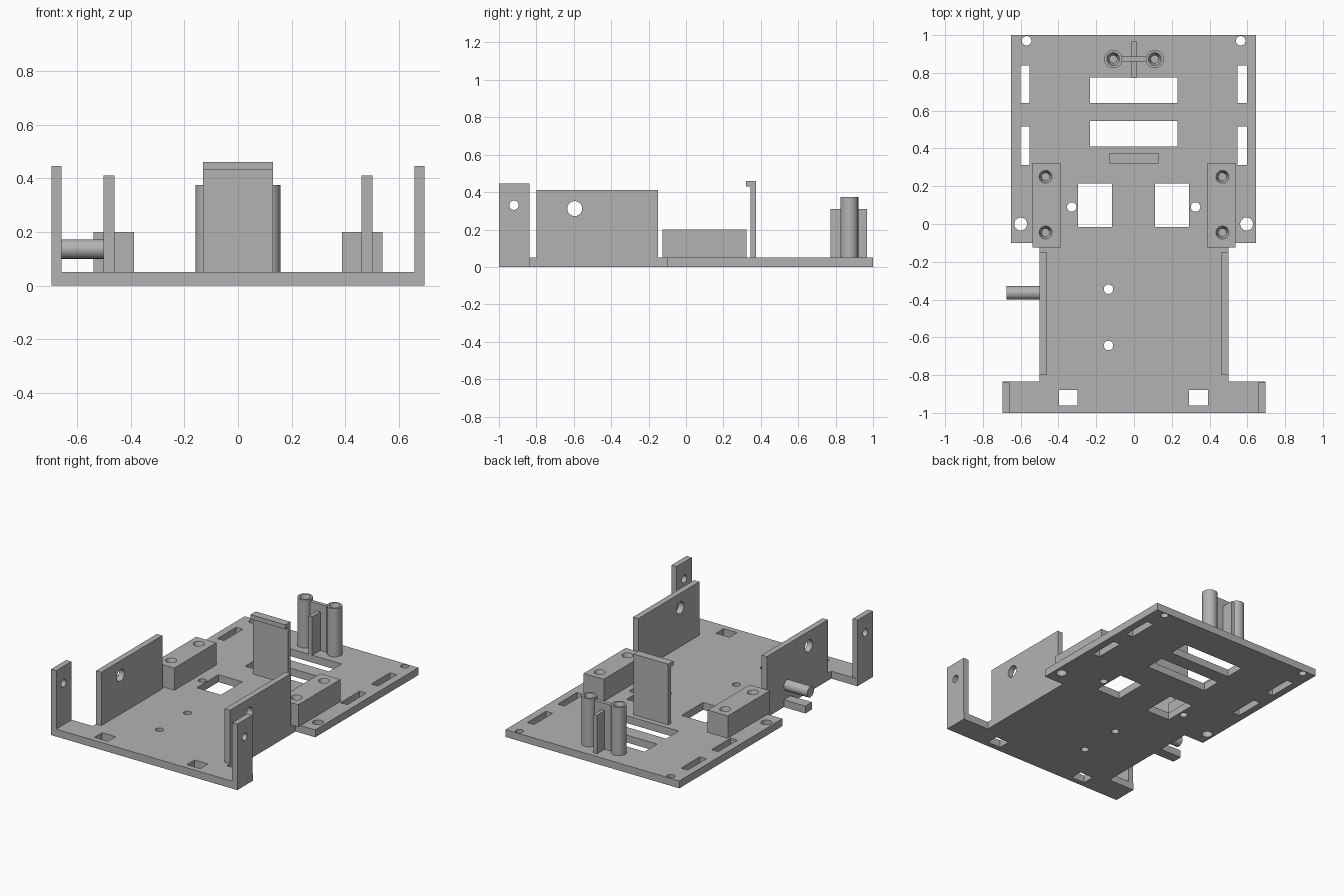
import bpy, bmesh, math
from mathutils import Matrix

if "Cube" in bpy.data.objects:
    bpy.data.objects.remove(bpy.data.objects["Cube"])

grey = bpy.data.materials.new("plain_grey")
grey.diffuse_color = (0.45, 0.45, 0.45, 1)
grey.use_nodes = True
grey.node_tree.nodes["Principled BSDF"].inputs["Base Color"].default_value = grey.diffuse_color


def finish(bm, name):
    bmesh.ops.recalc_face_normals(bm, faces=bm.faces[:])
    me = bpy.data.meshes.new(name)
    bm.to_mesh(me)
    bm.free()
    me.materials.append(grey)
    ob = bpy.data.objects.new(name, me)
    bpy.context.collection.objects.link(ob)
    return ob


def prism(name, pts, axis, a, b):
    """Extrude a 2D outline from a to b along z, or along x with (y, z) points."""
    bm = bmesh.new()
    to3 = (lambda p, h: (p[0], p[1], h)) if axis == 'z' else (lambda p, h: (h, p[0], p[1]))
    low = [bm.verts.new(to3(p, a)) for p in pts]
    top = [bm.verts.new(to3(p, b)) for p in pts]
    n = len(pts)
    bm.faces.new(low)
    bm.faces.new(top)
    for i in range(n):
        j = (i + 1) % n
        bm.faces.new((low[i], low[j], top[j], top[i]))
    return finish(bm, name)


def box(name, x0, x1, y0, y1, z0, z1):
    return prism(name, [(x0, y0), (x1, y0), (x1, y1), (x0, y1)], 'z', z0, z1)


def rod(name, c, r, length, axis='z', r2=None):
    """Cylinder or cone centred on c; r2 is the radius at the upper end."""
    bm = bmesh.new()
    bmesh.ops.create_cone(bm, cap_ends=True, segments=40, radius1=r,
                          radius2=r if r2 is None else r2, depth=length)
    m = Matrix.Translation(c)
    if axis == 'x':
        m = m @ Matrix.Rotation(math.pi / 2, 4, 'Y')
    bm.transform(m)
    return finish(bm, name)


def cut(ob, cutters):
    for c in cutters:
        c.hide_render = True
        mod = ob.modifiers.new("cut", 'BOOLEAN')
        mod.operation, mod.solver, mod.object = 'DIFFERENCE', 'EXACT', c
        bpy.context.view_layer.objects.active = ob
        bpy.ops.object.modifier_apply(modifier=mod.name)
        bpy.data.objects.remove(c)
    return ob


def smooth(ob):
    bpy.ops.object.select_all(action='DESELECT')
    ob.select_set(True)
    bpy.context.view_layer.objects.active = ob
    bpy.ops.object.shade_smooth_by_angle(angle=math.radians(30))


def screw_hole(x, y, top, depth):
    """Blind hole with a tapered mouth."""
    return [rod("cutter", (x, y, top - depth / 2), 0.02, depth),
            rod("cutter", (x, y, top - 0.019), 0.02, 0.042, r2=0.035)]


T = 0.05  # base thickness

# Base plate outline: wide back, narrower middle, crossbar at the front
base = prism("base_plate", [
    (-0.695, -1), (0.695, -1), (0.695, -0.835), (0.5, -0.835), (0.5, -0.1),
    (0.647, -0.1), (0.647, 1), (-0.65, 1), (-0.65, -0.1), (-0.5, -0.1),
    (-0.5, -0.835), (-0.695, -0.835)], 'z', 0, T)

# Rectangular openings
slots = [(-0.233, 0.23, 0.64, 0.775), (-0.233, 0.23, 0.41, 0.545),
         (-0.297, -0.117, -0.015, 0.215), (0.112, 0.292, -0.015, 0.215),
         (-0.398, -0.298, -0.962, -0.88), (0.292, 0.392, -0.962, -0.88)]
for y0, y1 in ((0.64, 0.84), (0.312, 0.515)):
    slots += [(-0.602, -0.552, y0, y1), (0.547, 0.597, y0, y1)]
cutters = [box("cutter", *s, -0.1, 0.2) for s in slots]

# Round openings
for x, y, r in ((-0.568, 0.97, 0.025), (0.565, 0.97, 0.025), (-0.33, 0.09, 0.025),
                (0.326, 0.09, 0.025), (-0.6, 0, 0.034), (0.596, 0, 0.034),
                (-0.135, -0.345, 0.025), (-0.135, -0.643, 0.025)):
    cutters.append(rod("cutter", (x, y, 0), r, 0.4))
smooth(cut(base, cutters))

for side, s in (("left", -1), ("right", 1)):
    # Front corner posts
    xs = sorted((s * 0.657, s * 0.695))
    post = box(side + "_front_post", *xs, -1, -0.838, T, 0.445)
    smooth(cut(post, [rod("cutter", (s * 0.68, -0.92, 0.33), 0.025, 0.2, 'x')]))

    # Side walls
    xs = sorted((s * 0.46, s * 0.5))
    wall = box(side + "_side_wall", *xs, -0.8, -0.15, T, 0.41)
    smooth(cut(wall, [rod("cutter", (s * 0.48, -0.595, 0.312), 0.04, 0.2, 'x'),
                      rod("cutter", (s * 0.48, -0.235, 0.215), 0.018, 0.2, 'x')]))

    # Mounting blocks
    xs = sorted((s * 0.388, s * 0.538))
    block = box(side + "_mounting_block", *xs, -0.125, 0.323, T, 0.2)
    smooth(cut(block, screw_hole(s * 0.468, 0.25, 0.2, 0.13)
               + screw_hole(s * 0.468, -0.045, 0.2, 0.13)))

    # Rear screw pillars
    pillar = rod(side + "_rear_pillar", (s * 0.11, 0.873, (T + 0.375) / 2), 0.048, 0.375 - T)
    smooth(cut(pillar, screw_hole(s * 0.11, 0.873, 0.375, 0.3)))

# Web and rib bracing the rear pillars
box("pillar_web", -0.068, 0.068, 0.86, 0.886, T, 0.36)
box("pillar_rib", -0.013, 0.013, 0.773, 0.968, T, 0.31)

# Upright clip with forward lip
prism("centre_clip", [(0.345, T), (0.375, T), (0.375, 0.46), (0.32, 0.46),
                      (0.32, 0.43), (0.345, 0.43)], 'x', -0.13, 0.13)

# Hollow peg on the left wall and the tab under it
peg = rod("side_peg", (-0.587, -0.365, 0.136), 0.036, 0.175, 'x')
smooth(cut(peg, [rod("cutter", (-0.63, -0.365, 0.136), 0.018, 0.18, 'x')]))
box("peg_tab", -0.66, -0.5, -0.4, -0.33, 0, T)
